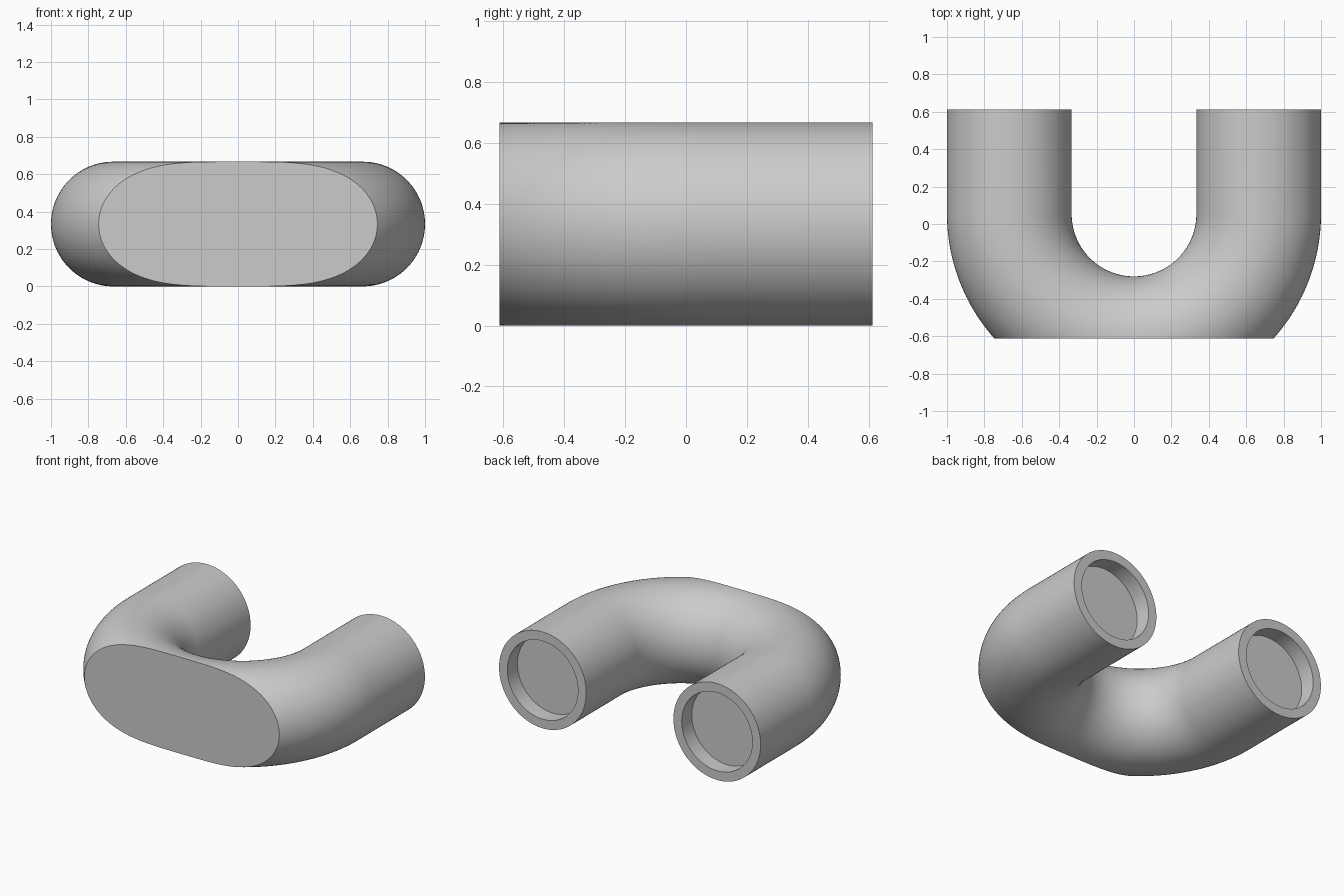
import bpy, bmesh, math
from mathutils import Vector

cube = bpy.data.objects.get("Cube")
if cube:
    bpy.data.objects.remove(cube, do_unlink=True)

TUBE = 1 / 3          # outer radius of the pipe
BEND = 2 / 3          # radius of the bend's centre line
END_Y = 0.6133        # open ends; the front is cut flat at -END_Y
BEND_Y = END_Y - 0.56
SOCKET, DEPTH = 0.27, 0.11
SIDES, STEPS = 96, 96

grey = bpy.data.materials.new("grey")
grey.use_nodes = True
grey.diffuse_color = (0.6, 0.6, 0.6, 1)
grey.node_tree.nodes["Principled BSDF"].inputs["Base Color"].default_value = (0.6, 0.6, 0.6, 1)

bm = bmesh.new()


def ring(y, angle, radius):
    """Circle of vertices across the path; angle turns around the bend."""
    out = Vector((math.cos(angle), -math.sin(angle), 0))
    centre = Vector((0, y, TUBE)) + out * BEND
    verts = []
    for i in range(SIDES):
        a = math.tau * i / SIDES
        verts.append(bm.verts.new(centre + radius * (out * math.cos(a) + Vector((0, 0, math.sin(a))))))
    return verts


# Socket floor, socket wall, rim, straight leg, bend, then the same in reverse
leg = [(END_Y - DEPTH, SOCKET), (END_Y, SOCKET), (END_Y, TUBE)]
rings = [ring(y, 0, r) for y, r in leg]
rings += [ring(BEND_Y, math.pi * i / STEPS, TUBE) for i in range(STEPS + 1)]
rings += [ring(y, math.pi, r) for y, r in reversed(leg)]
for a, b in zip(rings, rings[1:]):
    for i in range(SIDES):
        j = (i + 1) % SIDES
        bm.faces.new((a[i], a[j], b[j], b[i]))
bm.faces.new(rings[0])
bm.faces.new(rings[-1])

# Flat front where the bend is sliced off
bmesh.ops.bisect_plane(bm, geom=bm.verts[:] + bm.edges[:] + bm.faces[:], dist=1e-5,
                       plane_co=(0, -END_Y, 0), plane_no=(0, -1, 0), clear_outer=True)
bmesh.ops.holes_fill(bm, edges=[e for e in bm.edges if e.is_boundary], sides=0)
bmesh.ops.recalc_face_normals(bm, faces=bm.faces[:])

mesh = bpy.data.meshes.new("bent_pipe")
bm.to_mesh(mesh)
bm.free()
mesh.materials.append(grey)
pipe = bpy.data.objects.new("bent_pipe", mesh)
bpy.context.collection.objects.link(pipe)

bpy.ops.object.select_all(action="DESELECT")
pipe.select_set(True)
bpy.context.view_layer.objects.active = pipe
bpy.ops.object.shade_smooth_by_angle(angle=math.radians(30))
